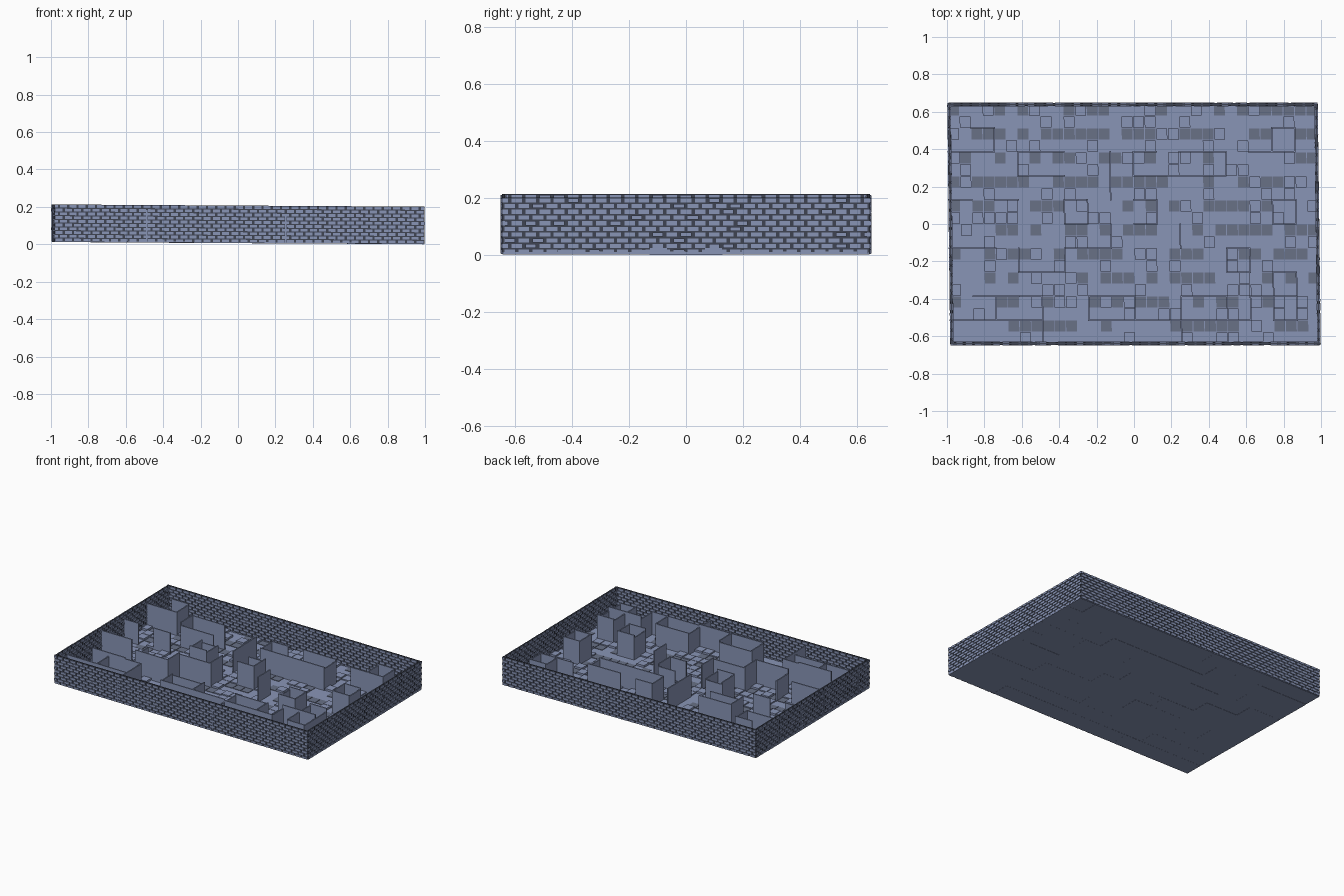
import bpy, bmesh, random
from mathutils import Matrix, Vector

if "Cube" in bpy.data.objects:
    bpy.data.objects.remove(bpy.data.objects["Cube"])

random.seed(4)
HX, HY = 0.989, 0.642          # half size of the court
CX, CY = 2 * HX / 16, 2 * HY / 10
X = lambda i: -HX + CX * i
Y = lambda j: -HY + CY * j


def material(name, rgb):
    m = bpy.data.materials.new(name)
    m.diffuse_color = (*rgb, 1)
    m.use_nodes = True
    m.node_tree.nodes["Principled BSDF"].inputs["Base Color"].default_value = m.diffuse_color
    return m


STONE = material("blue_grey_stone", (0.25, 0.30, 0.47))
DARK = material("dark_stone", (0.14, 0.165, 0.24))
MORTAR = material("mortar", (0.05, 0.058, 0.085))


def box(bm, x0, x1, y0, y1, z0, z1):
    m = Matrix.Translation(((x0 + x1) / 2, (y0 + y1) / 2, (z0 + z1) / 2))
    m = m @ Matrix.Diagonal((x1 - x0, y1 - y0, z1 - z0, 1))
    bmesh.ops.create_cube(bm, size=1, matrix=m)


def finish(bm, name, mat=STONE):
    # the whole court leans slightly
    for v in bm.verts:
        x, y, z = v.co
        v.co = Vector((x - 0.012 * y, y, z - 0.006 * x))
    me = bpy.data.meshes.new(name)
    bm.to_mesh(me)
    bm.free()
    me.materials.append(mat)
    ob = bpy.data.objects.new(name, me)
    bpy.context.collection.objects.link(ob)


# Brick perimeter walls: thin mortar core with staggered bricks
def brick_wall(name, along_x, pos, half):
    def put(bm, a0, a1, t, z0, z1):
        if along_x:
            box(bm, a0, a1, pos - t, pos + t, z0, z1)
        else:
            box(bm, pos - t, pos + t, a0, a1, z0, z1)

    bm = bmesh.new()
    put(bm, -half, half, 0.0045, 0.012, 0.207)
    finish(bm, name + "_mortar", MORTAR)
    bm = bmesh.new()
    n = round(2 * half / 0.05)
    p = 2 * half / n
    for r in range(10):
        z = 0.010 + r * 0.02
        off = p / 2 if r % 2 else 0
        for k in range(n + (1 if off else 0)):
            a = -half + k * p - off
            a0, a1 = max(a + 0.006, -half), min(a + p - 0.006, half)
            put(bm, a0, a1, 0.009 + random.uniform(-0.001, 0.001), z, z + 0.0145)
    finish(bm, name + "_bricks")


for s, n in ((-1, "front"), (1, "back")):
    brick_wall(n + "_wall", True, s * (HY - 0.003), HX)
for s, n in ((-1, "left"), (1, "right")):
    brick_wall(n + "_wall", False, s * (HX - 0.008), HY)

# Floor base slabs of mixed length
bm = bmesh.new()
for j in range(10):
    i = 0
    while i < 16:
        e = min(16, i + random.choice((2, 3, 4, 6)))
        box(bm, X(i), X(e), Y(j), Y(j + 1), random.uniform(0.006, 0.008), 0.016)
        i = e
finish(bm, "floor_slabs")

# Paving stones: dark ones in the rear half of each cell, light ones elsewhere
light, dark = bmesh.new(), bmesh.new()
for i in range(32):
    for j in range(20):
        bm = dark if j % 2 and random.random() < 0.5 else light
        if bm is dark or random.random() < 0.5:
            x, y = X(i / 2), Y(j / 2)
            h = 0.019 if bm is dark else random.choice((0.024, 0.030))
            box(bm, x + 0.002, x + CX / 2 - 0.002, y + 0.002, y + CY / 2 - 0.002, 0.015, h)
finish(light, "light_paving_stones")
finish(dark, "dark_paving_stones", DARK)

# Inner maze panels on grid lines: rows (j, start, end) and columns (i, start, end)
rows = [(9, 1, 2), (8, 0, 2), (8, 3, 5), (8, 8, 9), (9, 14, 15), (8, 13, 15), (8, 10, 12),
        (7, 3, 5), (7, 8, 12), (6, 0, 1), (6, 2, 3), (6, 5, 6), (6, 8, 9), (6, 14, 15),
        (5, 5, 6), (5, 8, 9), (5, 14, 15), (4, 0, 2), (4, 5, 7), (4, 12, 13),
        (3, 3, 5), (3, 12, 13), (3, 14, 15), (2, 1, 3), (2, 2, 4), (2, 6, 8),
        (2, 10, 12), (2, 13, 15), (1, 0, 4), (1, 6, 10), (1, 10, 13), (1, 14, 15)]
cols = [(2, 8, 9), (3, 7, 8), (5, 5, 6), (6, 5, 6), (7, 6, 8), (9, 5, 6), (8, 7, 8),
        (12, 7, 8), (12, 3, 4), (13, 3, 4), (14, 1, 3), (15, 1, 3), (15, 5, 6),
        (14, 8, 9), (15, 8, 9), (7, 4, 5), (4, 0, 2), (2, 1, 2), (6, 1, 2), (8, 1, 2),
        (10, 0, 2), (12, 1, 2), (3, 3, 4), (5, 3, 4), (13, 1, 2), (14, 5, 6), (10, 4, 5)]
T = 0.004
bm = bmesh.new()
for j, a, b in rows:
    box(bm, X(a) - T, X(b) + T, Y(j) - T, Y(j) + T, 0.012, random.uniform(0.16, 0.195))
for i, a, b in cols:
    box(bm, X(i) - T, X(i) + T, Y(a) - T, Y(b) + T, 0.012, random.uniform(0.16, 0.195))
finish(bm, "maze_panels")
